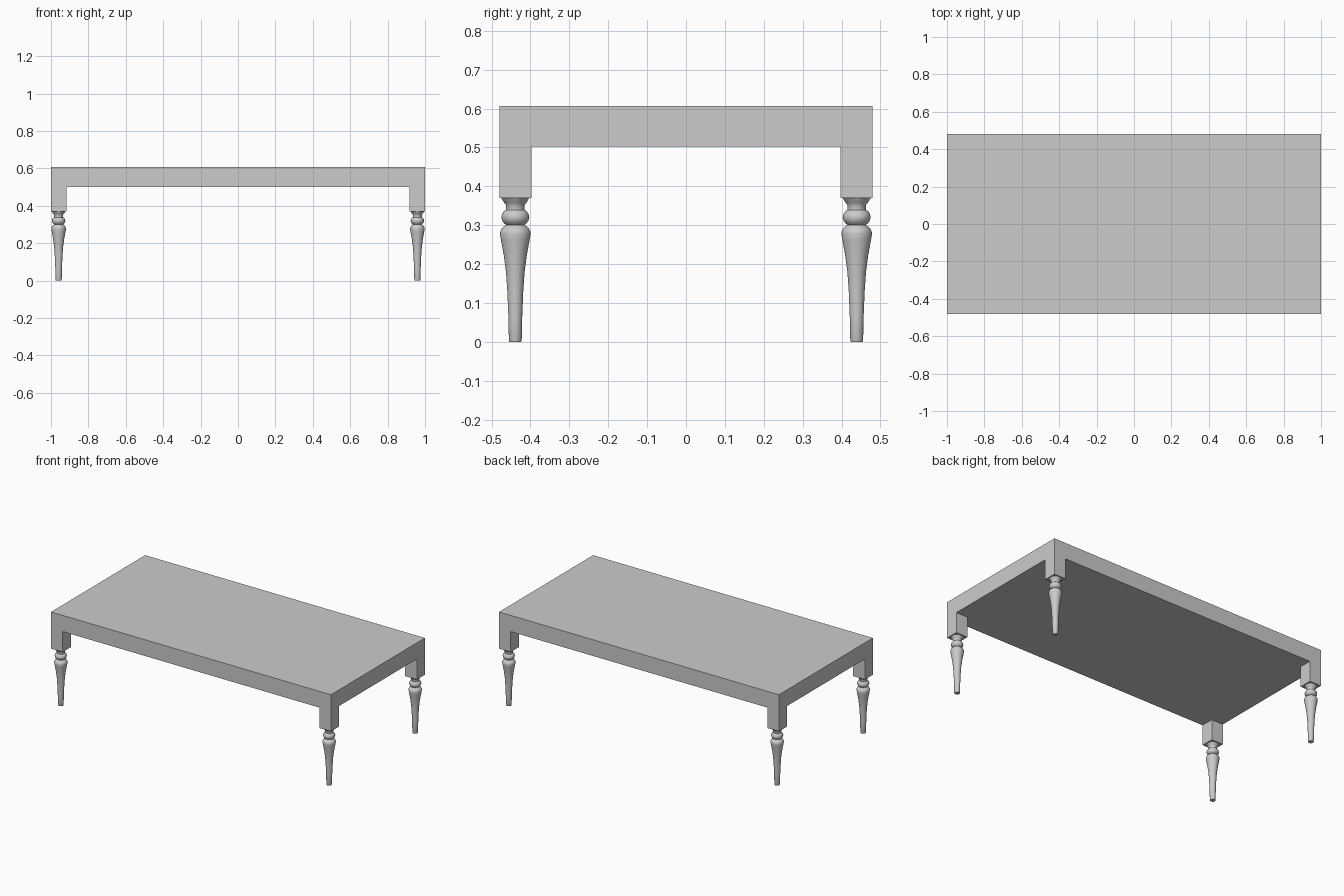
import bpy, bmesh
from math import radians, pi
from mathutils import Matrix, Vector

if "Cube" in bpy.data.objects:
    bpy.data.objects.remove(bpy.data.objects["Cube"])

HX, HY = 1.0, 0.48            # half length and half depth
TOP, UNDER, BLOCK = 0.607, 0.502, 0.37
POST = 0.083                  # width of the square corner posts


def finish(bm, name):
    bmesh.ops.recalc_face_normals(bm, faces=bm.faces)
    mesh = bpy.data.meshes.new(name)
    bm.to_mesh(mesh)
    bm.free()
    return mesh


def add(name, mesh, loc=(0, 0, 0)):
    ob = bpy.data.objects.new(name, mesh)
    ob.location = loc
    bpy.context.collection.objects.link(ob)
    return ob


# Table top: thick slab with square posts extruded down from its corners
bm = bmesh.new()
bmesh.ops.create_cube(bm, size=1, matrix=Matrix.Translation((0, 0, (TOP + UNDER) / 2))
                      @ Matrix.Diagonal((2 * HX, 2 * HY, TOP - UNDER, 1)))
ix, iy = HX - POST, HY - POST
for co, no in (((ix, 0, 0), (1, 0, 0)), ((-ix, 0, 0), (1, 0, 0)),
               ((0, iy, 0), (0, 1, 0)), ((0, -iy, 0), (0, 1, 0))):
    bmesh.ops.bisect_plane(bm, geom=bm.verts[:] + bm.edges[:] + bm.faces[:],
                           plane_co=co, plane_no=no)
corners = []
for f in bm.faces:
    c = f.calc_center_median()
    if abs(c.z - UNDER) < 1e-4 and abs(c.x) > ix + 0.01 and abs(c.y) > iy + 0.01:
        corners.append(f)
posts = bmesh.ops.extrude_discrete_faces(bm, faces=corners)["faces"]
for f in posts:
    bmesh.ops.translate(bm, vec=(0, 0, BLOCK - UNDER), verts=f.verts[:])
bmesh.ops.dissolve_limit(bm, angle_limit=radians(1), verts=bm.verts[:], edges=bm.edges[:])
add("table_top", finish(bm, "table_top"))

# Turned leg: lathe profile as (radius, height)
PROFILE = [(0, 0), (0.015, 0), (0.0165, 0.004), (0.018, 0.07), (0.0205, 0.13),
           (0.024, 0.18), (0.030, 0.225), (0.0365, 0.26), (0.0395, 0.278),
           (0.0385, 0.284), (0.034, 0.293), (0.026, 0.299), (0.024, 0.301),
           (0.029, 0.305), (0.034, 0.312), (0.036, 0.320), (0.034, 0.329),
           (0.029, 0.336), (0.024, 0.339), (0.024, 0.352), (0.028, 0.357),
           (0.033, 0.365), (0.037, 0.371)]
bm = bmesh.new()
verts = [bm.verts.new((r, 0, z)) for r, z in PROFILE]
edges = [bm.edges.new(p) for p in zip(verts, verts[1:])]
bmesh.ops.spin(bm, geom=verts + edges, cent=(0, 0, 0), axis=(0, 0, 1),
               angle=2 * pi, steps=32)
bmesh.ops.remove_doubles(bm, verts=bm.verts[:], dist=1e-5)
leg = finish(bm, "turned_leg")

# Four legs sharing one mesh
for side, sx in (("left", -1), ("right", 1)):
    for end, sy in (("front", -1), ("back", 1)):
        ob = add(f"{end}_{side}_leg", leg, (sx * 0.959, sy * 0.439, 0))
bpy.context.view_layer.objects.active = ob
ob.select_set(True)
bpy.context.view_layer.update()
leg.shade_smooth()
leg.set_sharp_from_angle(angle=radians(40))
